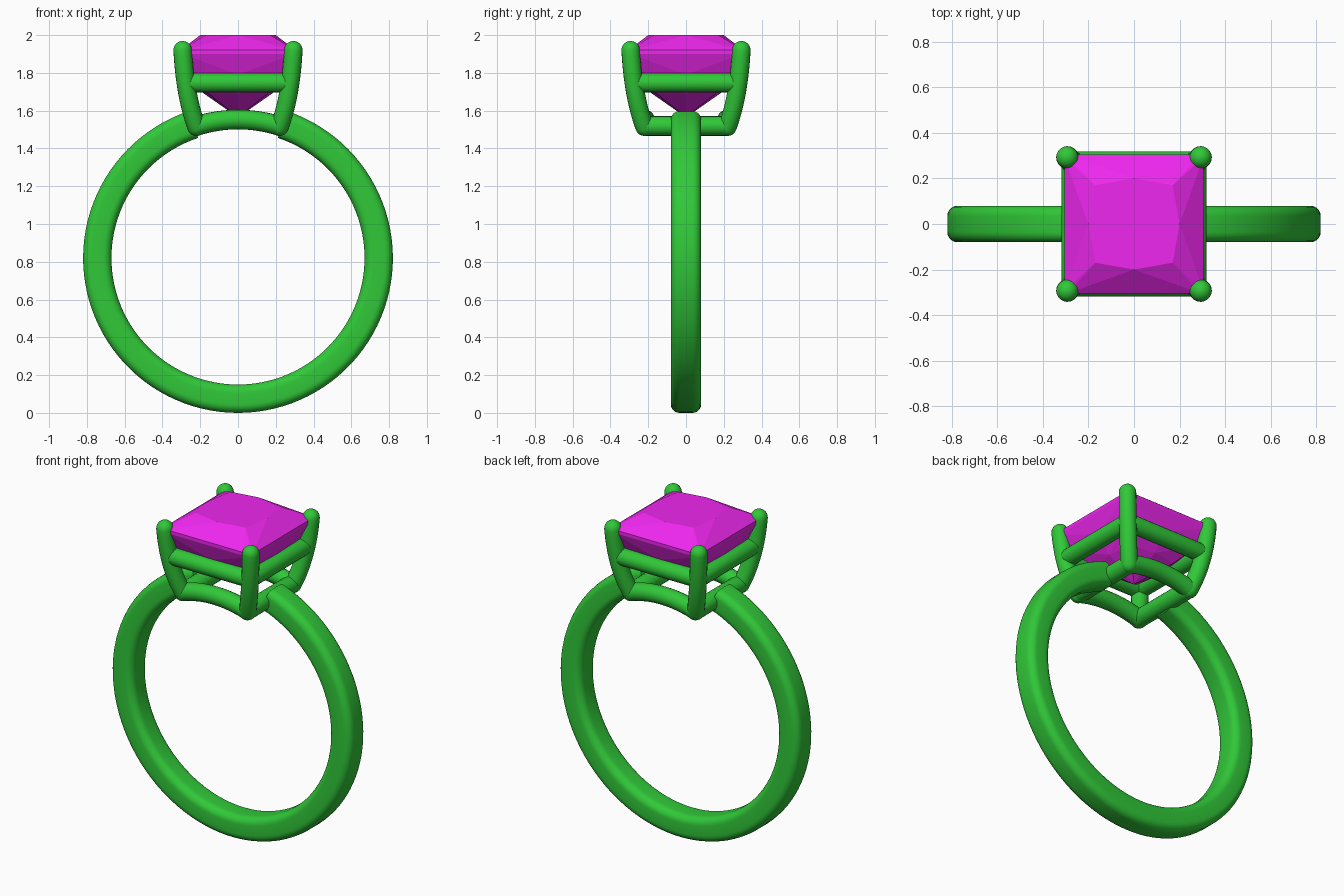
import bpy, bmesh
from math import sin, cos, pi, radians, sqrt
from mathutils import Vector

if "Cube" in bpy.data.objects:
    bpy.data.objects.remove(bpy.data.objects["Cube"])


def material(name, rgb):
    m = bpy.data.materials.new(name)
    m.diffuse_color = (*rgb, 1)
    m.use_nodes = True
    m.node_tree.nodes["Principled BSDF"].inputs["Base Color"].default_value = m.diffuse_color
    return m


METAL = material("green_metal", (0.03, 0.58, 0.04))
STONE = material("magenta_stone", (0.86, 0.02, 0.86))


def finish(name, bm, mat, smooth=True):
    bmesh.ops.recalc_face_normals(bm, faces=bm.faces)
    me = bpy.data.meshes.new(name)
    bm.to_mesh(me)
    bm.free()
    ob = bpy.data.objects.new(name, me)
    bpy.context.collection.objects.link(ob)
    me.materials.append(mat)
    if smooth:
        bpy.context.view_layer.objects.active = ob
        ob.select_set(True)
        bpy.ops.object.shade_smooth_by_angle(angle=radians(40))
        ob.select_set(False)
    return ob


def sweep(name, path, section, scales=None, ref=(0, 1, 0)):
    """Sweep a closed 2D section along a path; u follows ref, v the normal."""
    bm = bmesh.new()
    ref, rings, n = Vector(ref), [], len(path)
    for i, p in enumerate(path):
        t = (path[min(i + 1, n - 1)] - path[max(i - 1, 0)]).normalized()
        v = t.cross(ref).normalized()
        u = v.cross(t)
        s = scales[i] if scales else 1
        rings.append([bm.verts.new(p + (u * a + v * b) * s) for a, b in section])
    m = len(section)
    for r0, r1 in zip(rings, rings[1:]):
        for k in range(m):
            bm.faces.new((r0[k], r0[(k + 1) % m], r1[(k + 1) % m], r1[k]))
    bm.faces.new(rings[0])
    bm.faces.new(rings[-1])
    return finish(name, bm, METAL)


def tube(name, path, r, ref=(0, 1, 0)):
    """Round wire with hemispherical ends."""
    circle = [(r * cos(2 * pi * k / 20), r * sin(2 * pi * k / 20)) for k in range(20)]
    a = (path[0] - path[1]).normalized()
    b = (path[-1] - path[-2]).normalized()
    caps = [pi / 2 * k / 6 for k in range(1, 6)] + [pi / 2 * 0.99]
    pts = [path[0] + a * r * sin(c) for c in reversed(caps)] + path
    pts += [path[-1] + b * r * sin(c) for c in caps]
    sc = [cos(c) for c in reversed(caps)] + [1] * len(path) + [cos(c) for c in caps]
    return sweep(name, pts, circle, sc, ref)


# Band: rounded-rectangle section round an open circle, stopping at the head
CZ, R = 0.82, 0.745
hw, ht, cr = 0.08, 0.075, 0.045
section = []
for q, (sx, sy) in enumerate([(1, 1), (-1, 1), (-1, -1), (1, -1)]):
    for k in range(7):
        a = pi / 2 * (q + k / 6)
        section.append((sx * (hw - cr) + cr * cos(a), sy * (ht - cr) + cr * sin(a)))
start = radians(18.5)
angles = [start + (2 * pi - 2 * start) * i / 96 for i in range(97)]
sweep("band", [Vector((R * sin(a), 0, CZ + R * cos(a))) for a in angles], section)

# Four prongs bowing outward from the base to the stone corners
p0, p1, p2 = (0.22, 1.515), (0.28, 1.68), (0.293, 1.92)
for sx, sy in [(1, 1), (-1, 1), (-1, -1), (1, -1)]:
    path = []
    for i in range(15):
        t = i / 14
        d, z = [(1 - t) ** 2 * p0[j] + 2 * t * (1 - t) * p1[j] + t * t * p2[j] for j in (0, 1)]
        path.append(Vector((sx * d, sy * d, z)))
    tube("prong", path, 0.049)

# Head rails: arched front/back base, straight side base, square upper gallery
AR, AZ, B, G = 0.725, 0.828, 0.217, 0.268
for s in (-1, 1):
    arch = []
    for i in range(17):
        x = -B + 2 * B * i / 16
        arch.append(Vector((x, s * B, AZ + sqrt(AR * AR - x * x))))
    tube("arched_base_rail", arch, 0.052)
    tube("side_base_rail", [Vector((s * B, -B, 1.519)), Vector((s * B, B, 1.519))], 0.052, (0, 0, 1))
    tube("gallery_rail", [Vector((-G, s * G, 1.748)), Vector((G, s * G, 1.748))], 0.051)
    tube("gallery_rail", [Vector((s * G, -G, 1.748)), Vector((s * G, G, 1.748))], 0.051, (0, 0, 1))

# Square-cut stone: hull of table, girdle, chevron pavilion and culet
bm = bmesh.new()


def octagon(mid, corner, z):
    for k in range(4):
        c, s = round(cos(k * pi / 2)), round(sin(k * pi / 2))
        bm.verts.new((mid * c, mid * s, z))
        bm.verts.new((corner * (c - s), corner * (s + c), z))


octagon(0.2, 0.17, 2.0)
for z in (1.92, 1.90):
    for sx in (-1, 1):
        for sy in (-1, 1):
            bm.verts.new((sx * 0.305, sy * 0.292, z))
            bm.verts.new((sx * 0.292, sy * 0.305, z))
octagon(0.262, 0.25, 1.79)
octagon(0.18, 0.155, 1.69)
bm.verts.new((0, 0, 1.565))
hull = bmesh.ops.convex_hull(bm, input=bm.verts[:])
junk = {g for g in hull["geom_interior"] if isinstance(g, bmesh.types.BMVert)}
bmesh.ops.delete(bm, geom=list(junk), context='VERTS')
bmesh.ops.dissolve_limit(bm, angle_limit=0.01, verts=bm.verts[:], edges=bm.edges[:])
finish("square_stone", bm, STONE, smooth=False)
